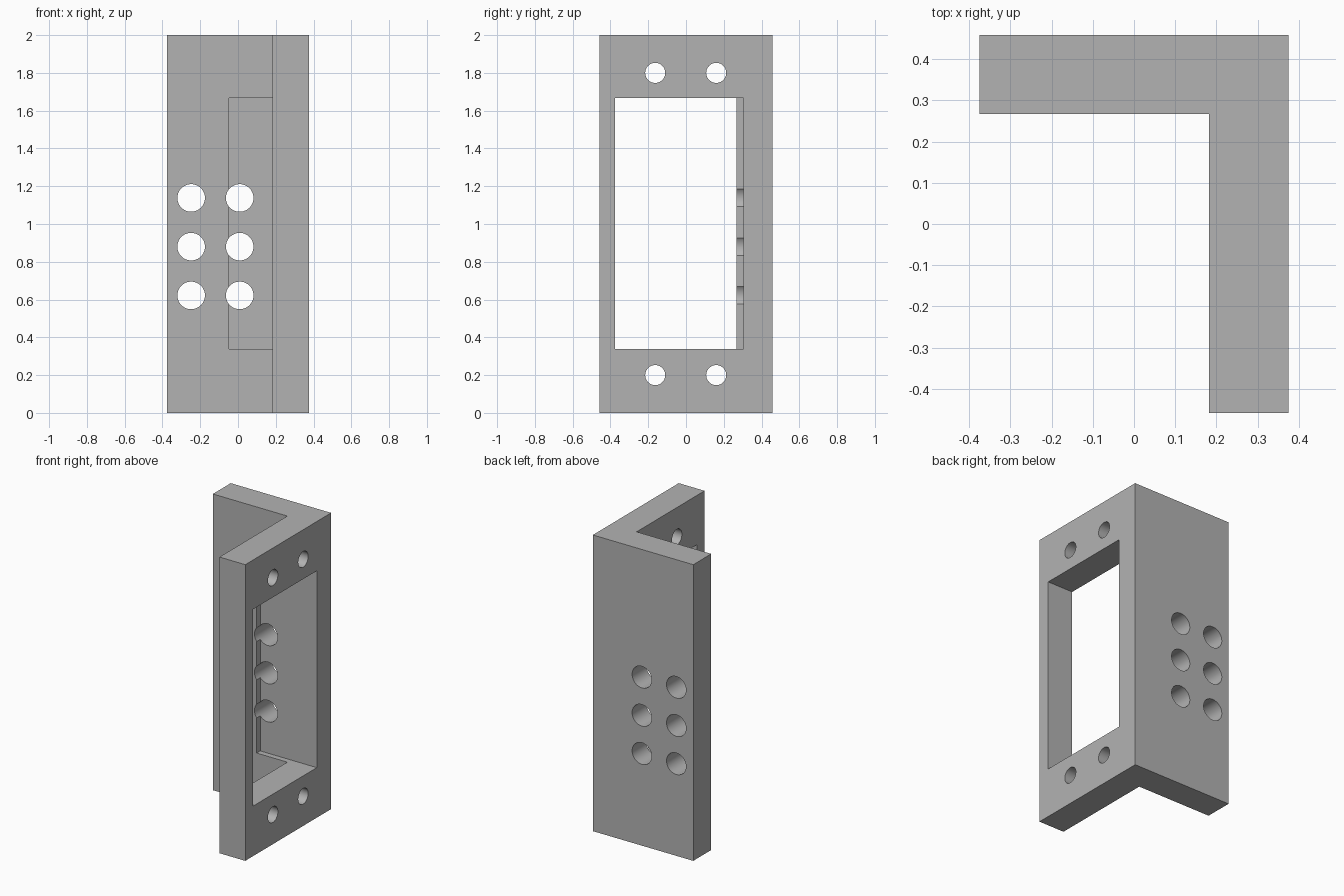
import bpy
import bmesh
import math
from mathutils import Matrix, Vector

cube = bpy.data.objects.get("Cube")
if cube:
    bpy.data.objects.remove(cube, do_unlink=True)

grey = bpy.data.materials.new("plain grey")
grey.use_nodes = True
colour = (0.45, 0.45, 0.45, 1.0)
grey.diffuse_color = colour
grey.node_tree.nodes["Principled BSDF"].inputs["Base Color"].default_value = colour


def make_object(name, bm):
    bmesh.ops.recalc_face_normals(bm, faces=bm.faces)
    mesh = bpy.data.meshes.new(name)
    bm.to_mesh(mesh)
    bm.free()
    mesh.materials.append(grey)
    obj = bpy.data.objects.new(name, mesh)
    bpy.context.collection.objects.link(obj)
    return obj


def box(name, low, high):
    low, high = Vector(low), Vector(high)
    bm = bmesh.new()
    bmesh.ops.create_cube(bm, size=1, matrix=Matrix.Translation((low + high) / 2)
                          @ Matrix.Diagonal((high - low).to_4d()))
    return make_object(name, bm)


def drill(name, centres, radius, axis):
    # Separate cylinders along one axis, kept in one cutter
    turn = Matrix.Rotation(math.pi / 2, 4, "Y" if axis == "X" else "X")
    bm = bmesh.new()
    for centre in centres:
        bmesh.ops.create_cone(bm, cap_ends=True, segments=48, radius1=radius,
                              radius2=radius, depth=0.4,
                              matrix=Matrix.Translation(centre) @ turn)
    return make_object(name, bm)


# Angle bracket: L-shaped profile extruded upwards
profile = [(-0.375, 0.267), (0.182, 0.267), (0.182, -0.458),
           (0.375, -0.458), (0.375, 0.458), (-0.375, 0.458)]
bm = bmesh.new()
base = bm.faces.new([bm.verts.new((x, y, 0)) for x, y in profile])
extruded = bmesh.ops.extrude_face_region(bm, geom=[base])
top = [v for v in extruded["geom"] if isinstance(v, bmesh.types.BMVert)]
bmesh.ops.translate(bm, verts=top, vec=(0, 0, 2))
bracket = make_object("angle_bracket", bm)

# Window through the side plate, with a shallow pocket in the back plate
window = box("window_cutter", (-0.047, -0.375, 0.338), (0.5, 0.305, 1.667))

# Screw holes above and below the window
screw_holes = drill("screw_hole_cutter",
                    [(0.28, y, z) for y in (-0.163, 0.16) for z in (0.2, 1.8)],
                    0.053, "X")

# Grid of larger holes through the back plate
back_holes = drill("back_hole_cutter",
                   [(x, 0.36, 0.88 + row * 0.258)
                    for x in (-0.248, 0.009) for row in (-1, 0, 1)],
                   0.073, "Y")

for cutter in (window, screw_holes, back_holes):
    cut = bracket.modifiers.new(cutter.name, "BOOLEAN")
    cut.operation = "DIFFERENCE"
    cut.solver = "EXACT"
    cut.object = cutter

# Apply the cuts and remove the cutters
bpy.context.view_layer.update()
evaluated = bracket.evaluated_get(bpy.context.evaluated_depsgraph_get())
bracket_mesh = bpy.data.meshes.new_from_object(evaluated)
bracket.modifiers.clear()
bracket.data = bracket_mesh
for cutter in (window, screw_holes, back_holes):
    bpy.data.objects.remove(cutter, do_unlink=True)

# Smooth hole walls, sharp plate edges
bpy.context.view_layer.objects.active = bracket
bracket.select_set(True)
bpy.ops.object.shade_smooth_by_angle(angle=math.radians(30))
